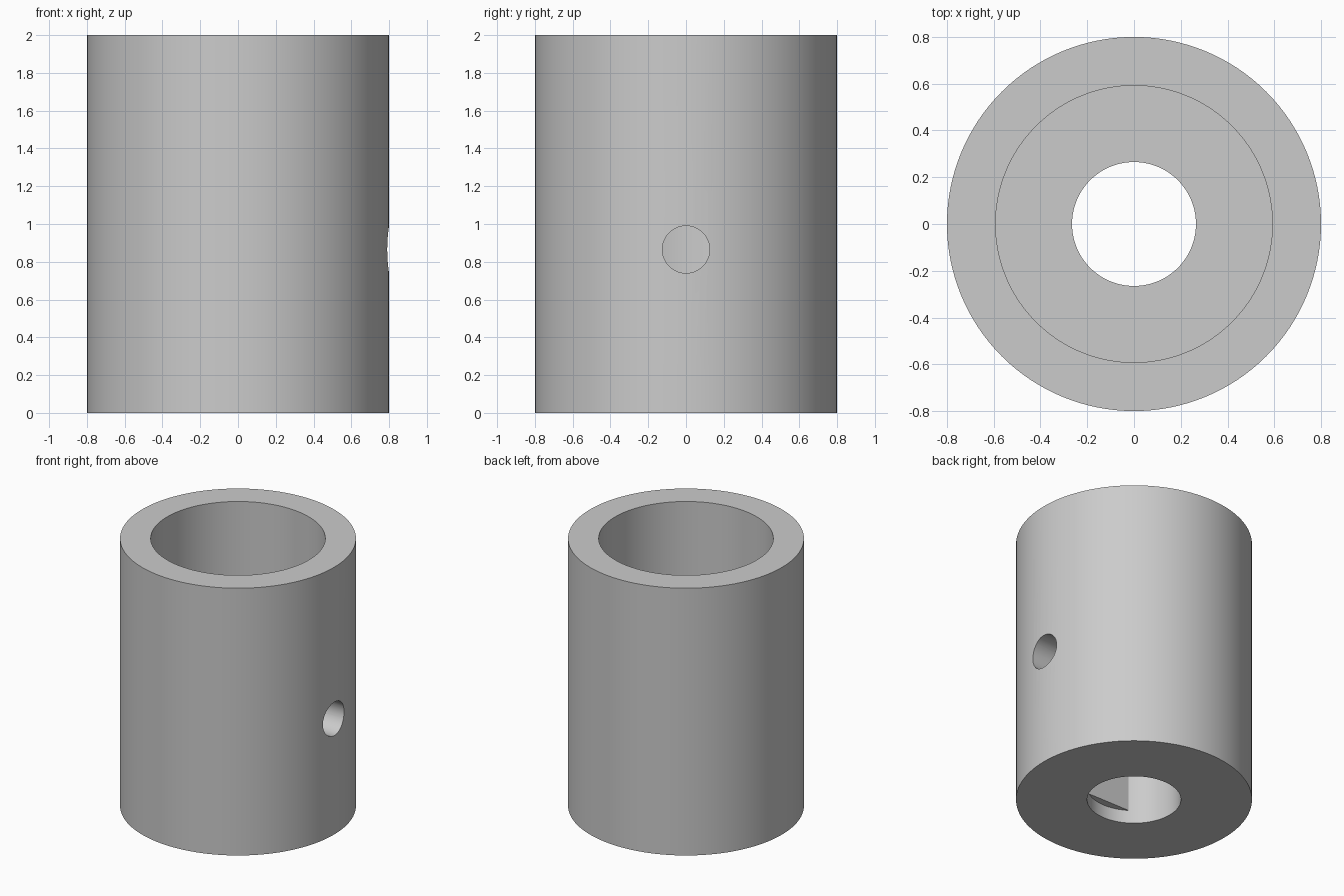
import bpy, bmesh, math
from mathutils import Matrix

cube = bpy.data.objects.get("Cube")
if cube:
    bpy.data.objects.remove(cube)

SEGMENTS = 128
OUTER_R, BORE_R, NECK_R, SHAFT_R = 0.80, 0.592, 0.265, 0.318
HEIGHT, FLOOR_Z, SHAFT_TOP, FLAT_Z = 2.0, 0.60, 0.50, 0.098
SCREW_R, SCREW_Z = 0.125, 0.865

grey = bpy.data.materials.new("plain grey")
grey.use_nodes = True
colour = (0.6, 0.6, 0.6, 1)
grey.diffuse_color = colour
grey.node_tree.nodes["Principled BSDF"].inputs["Base Color"].default_value = colour


def make_object(name, bm):
    bmesh.ops.recalc_face_normals(bm, faces=bm.faces)
    mesh = bpy.data.meshes.new(name)
    bm.to_mesh(mesh)
    bm.free()
    mesh.materials.append(grey)
    obj = bpy.data.objects.new(name, mesh)
    bpy.context.collection.objects.link(obj)
    return obj


def activate(obj):
    bpy.ops.object.select_all(action='DESELECT')
    obj.select_set(True)
    bpy.context.view_layer.objects.active = obj


# Sleeve: closed profile turned around z, wide bore above, stepped shaft hole below
profile = [(SHAFT_R, 0), (OUTER_R, 0), (OUTER_R, HEIGHT), (BORE_R, HEIGHT),
           (BORE_R, FLOOR_Z), (NECK_R, FLOOR_Z), (NECK_R, SHAFT_TOP), (SHAFT_R, SHAFT_TOP)]
bm = bmesh.new()
rings = []
for i in range(SEGMENTS):
    a = math.tau * i / SEGMENTS
    rings.append([bm.verts.new((r * math.cos(a), r * math.sin(a), z)) for r, z in profile])
for i, ring in enumerate(rings):
    following = rings[(i + 1) % SEGMENTS]
    for j in range(len(profile)):
        k = (j + 1) % len(profile)
        bm.faces.new((ring[j], following[j], following[k], ring[k]))
sleeve = make_object("sleeve", bm)

# Set screw hole through the left wall
bm = bmesh.new()
bmesh.ops.create_cone(bm, cap_ends=True, segments=48, radius1=SCREW_R, radius2=SCREW_R, depth=0.6,
                      matrix=Matrix.Translation((0.75, 0, SCREW_Z)) @ Matrix.Rotation(math.pi / 2, 4, 'Y'))
cutter = make_object("screw_hole_cutter", bm)
cutter.hide_render = True
cut = sleeve.modifiers.new("screw_hole", 'BOOLEAN')
cut.operation = 'DIFFERENCE'
cut.solver = 'EXACT'
cut.object = cutter
activate(sleeve)
bpy.ops.object.modifier_apply(modifier=cut.name)
bpy.data.objects.remove(cutter)

# Flat inside the shaft hole: a circular segment, its back sunk into the wall
bm = bmesh.new()
half = math.acos(NECK_R / SHAFT_R)
sunk = SHAFT_R + 0.01
chord = SHAFT_R * math.sin(half)
outline = [(chord, -NECK_R), (-chord, -NECK_R)]
for i in range(17):
    a = -math.pi / 2 - half + 2 * half * i / 16
    outline.append((sunk * math.cos(a), sunk * math.sin(a)))
base = bm.faces.new([bm.verts.new((x, y, FLAT_Z)) for x, y in outline])
grown = bmesh.ops.extrude_face_region(bm, geom=[base])
top_verts = [v for v in grown["geom"] if isinstance(v, bmesh.types.BMVert)]
bmesh.ops.translate(bm, verts=top_verts, vec=(0, 0, SHAFT_TOP + 0.02 - FLAT_Z))
shaft_flat = make_object("shaft_flat", bm)

for obj in (sleeve, shaft_flat):
    activate(obj)
    bpy.ops.object.shade_smooth_by_angle(angle=math.radians(30))
